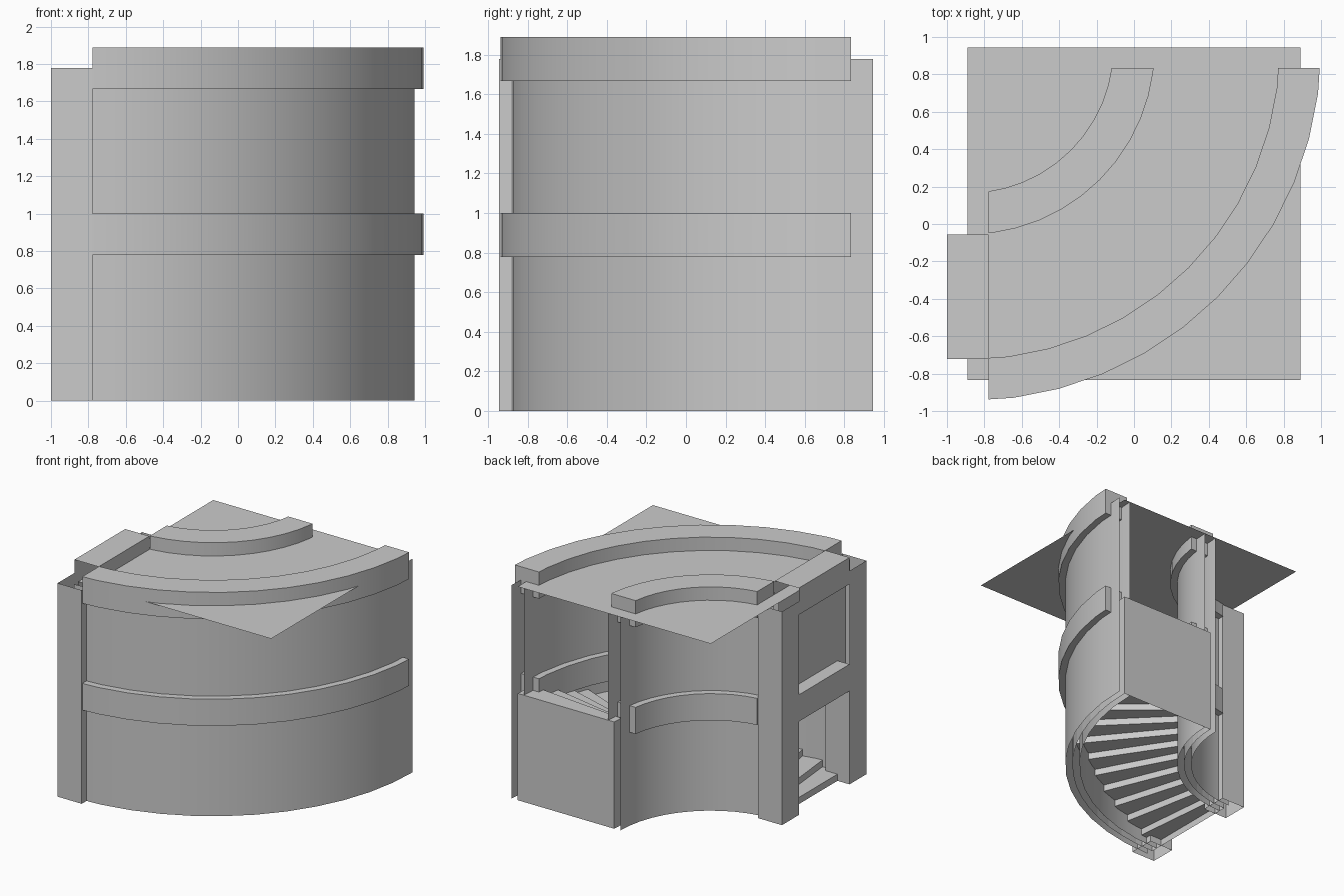
import bpy, bmesh, math

cube = bpy.data.objects.get("Cube")
if cube:
    bpy.data.objects.remove(cube)

CX, CY = -0.889, 0.944      # turning centre of the stair
HALF = 0.111                # half the width of posts, beams and bands
STOREY = 0.889
NEAR, FAR = 0.889, 1.778    # radii of the stair's two sides

grey = bpy.data.materials.new("plaster grey")
grey.use_nodes = True
grey.diffuse_color = (0.6, 0.6, 0.6, 1)
grey.node_tree.nodes["Principled BSDF"].inputs["Base Color"].default_value = (0.6, 0.6, 0.6, 1)


def finish(name, bm, smooth=False):
    mesh = bpy.data.meshes.new(name)
    bm.to_mesh(mesh)
    bm.free()
    mesh.materials.append(grey)
    obj = bpy.data.objects.new(name, mesh)
    bpy.context.collection.objects.link(obj)
    if smooth:
        bpy.ops.object.select_all(action="DESELECT")
        obj.select_set(True)
        bpy.context.view_layer.objects.active = obj
        bpy.ops.object.shade_smooth_by_angle(angle=math.radians(30))


def place(t, r, z):
    """Point at fraction t of the quarter turn."""
    a = t * math.pi / 2
    return (CX + r * math.sin(a), CY - r * math.cos(a), z)


def sweep(bm, section, segments):
    """Turn a closed section of (radius, height) points through the quarter."""
    rings = [[bm.verts.new(place(i / segments, r, z)) for r, z in section]
             for i in range(segments + 1)]
    for a, b in zip(rings, rings[1:]):
        for i in range(len(section)):
            j = (i + 1) % len(section)
            bm.faces.new((a[i], a[j], b[j], b[i]))
    bm.faces.new(rings[0][::-1])
    bm.faces.new(rings[-1])
    bmesh.ops.recalc_face_normals(bm, faces=bm.faces)


def curved_band(name, r, z):
    """Solid band, cut square where it meets the posts and the far end."""
    bm = bmesh.new()
    lo, hi = r - HALF, r + HALF
    sweep(bm, ((lo, z - HALF), (hi, z - HALF), (hi, z + HALF), (lo, z + HALF)), 12)
    for co, no in (((CX + HALF, 0, 0), (-1, 0, 0)), ((0, CY - HALF, 0), (0, 1, 0))):
        cut = bmesh.ops.bisect_plane(bm, geom=bm.verts[:] + bm.edges[:] + bm.faces[:],
                                     plane_co=co, plane_no=no, clear_outer=True)
        rim = [e for e in cut["geom_cut"] if isinstance(e, bmesh.types.BMEdge)]
        bmesh.ops.contextual_create(bm, geom=rim)
    bmesh.ops.recalc_face_normals(bm, faces=bm.faces)
    finish(name, bm, smooth=True)


def curved_wall(name, r):
    """Two curved skins, open at the top, bottom and ends."""
    bm = bmesh.new()
    lo, hi = r - HALF / 2, r + HALF / 2
    sweep(bm, ((lo, 0), (hi, 0), (hi, 2 * STOREY), (lo, 2 * STOREY)), 12)
    caps = [f for f in bm.faces if len({round(v.co.z, 3) for v in f.verts}) == 1]
    caps += [f for f in bm.faces if all(abs(v.co.x - CX) < 1e-4 for v in f.verts)
             or all(abs(v.co.y - CY) < 1e-4 for v in f.verts)]
    bmesh.ops.delete(bm, geom=list(set(caps)), context="FACES")
    finish(name, bm, smooth=True)


def open_box(name, x, y, z, is_open):
    """Box without the faces whose normal passes the test."""
    bm = bmesh.new()
    bmesh.ops.create_cube(bm, size=1)
    for v in bm.verts:
        v.co = [lo + (c + 0.5) * (hi - lo) for c, (lo, hi) in zip(v.co, (x, y, z))]
    bm.normal_update()
    bmesh.ops.delete(bm, geom=[f for f in bm.faces if is_open(f.normal)], context="FACES_ONLY")
    finish(name, bm)


def sheet(name, corners):
    bm = bmesh.new()
    bm.faces.new([bm.verts.new(c) for c in corners])
    finish(name, bm)


# Curved walls and their raised bands at both floor levels
levels = (("middle", STOREY), ("top", 2 * STOREY))
for side, r in (("inner", NEAR), ("outer", FAR)):
    curved_wall(side + "_wall", r)
    for level, z in levels:
        curved_band(f"{side}_{level}_band", r, z)

# Hollow posts beside the entrance; the upper ones are open toward the opening
post_x = (CX - HALF, CX + HALF)
for side, r, inward in (("inner", NEAR, -1), ("outer", FAR, 1)):
    post_y = (CY - r - HALF, CY - r + HALF)
    open_box(side + "_lower_post", post_x, post_y, (0, STOREY), lambda n: abs(n.z) > 0.9)
    open_box(side + "_upper_post", post_x, post_y, (STOREY, 2 * STOREY),
             lambda n: abs(n.z) > 0.9 or n.y * inward > 0.9)

# Hollow beams across the entrance
for level, z in levels:
    open_box(level + "_beam", post_x, (CY - FAR + HALF, CY - NEAR - HALF),
             (z - HALF, z + HALF), lambda n: abs(n.y) > 0.9)

# Flat ceiling and the panel closing the upper entrance
sheet("ceiling", [(x, y, 2 * STOREY) for x, y in
                  ((CX, CY - FAR), (-CX, CY - FAR), (-CX, CY), (CX, CY))])
sheet("upper_entrance_panel", [place(0, r, z) for r, z in
                               ((NEAR, STOREY), (NEAR, 2 * STOREY), (FAR, 2 * STOREY), (FAR, STOREY))])

# Winding stair: risers, treads and sides down to the ground, open underneath
STEPS = 16
bm = bmesh.new()


def quad(*corners):
    bm.faces.new([bm.verts.new(place(*c)) for c in corners])


for i in range(STEPS):
    a, b = i / STEPS, (i + 1) / STEPS
    low, high = a * STOREY, b * STOREY
    quad((a, NEAR, low), (a, NEAR, high), (a, FAR, high), (a, FAR, low))
    quad((a, NEAR, high), (b, NEAR, high), (b, FAR, high), (a, FAR, high))
    quad((a, FAR, 0), (b, FAR, 0), (b, FAR, high), (a, FAR, high))
    quad((a, NEAR, 0), (a, NEAR, high), (b, NEAR, high), (b, NEAR, 0))
quad((1, NEAR, 0), (1, NEAR, STOREY), (1, FAR, STOREY), (1, FAR, 0))
bmesh.ops.remove_doubles(bm, verts=bm.verts, dist=1e-4)
bmesh.ops.recalc_face_normals(bm, faces=bm.faces)
finish("stair", bm)
